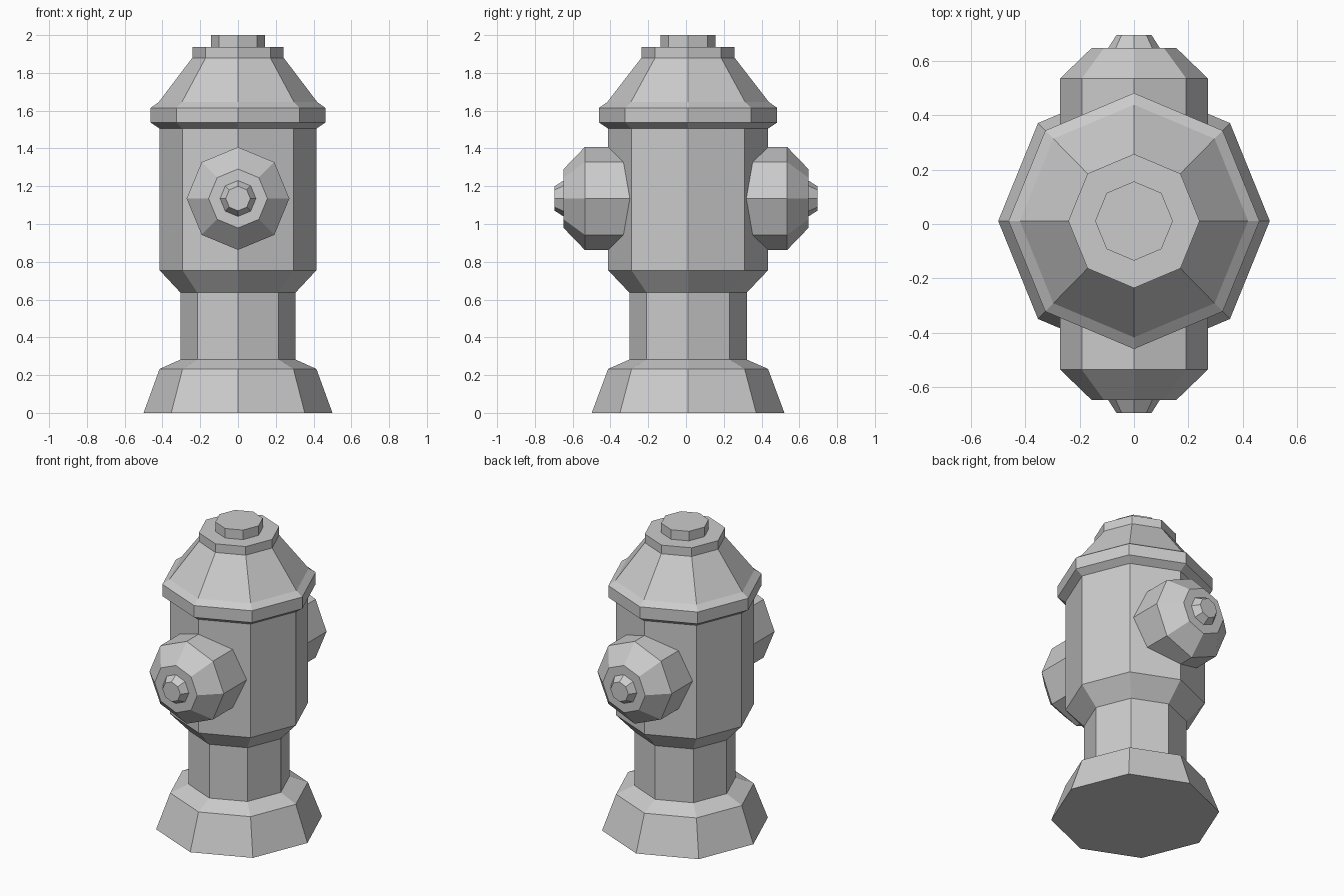
import bpy, bmesh, math
from mathutils import Matrix

if "Cube" in bpy.data.objects:
    bpy.data.objects.remove(bpy.data.objects["Cube"])

SIDES = 8


def lathe(name, profile, matrix):
    """Eight-sided flat-faced solid from (radius, height) rings, capped at both ends."""
    bm = bmesh.new()
    rings = []
    for r, h in profile:
        rings.append([bm.verts.new((r * math.cos(i * math.tau / SIDES),
                                    r * math.sin(i * math.tau / SIDES), h))
                      for i in range(SIDES)])
    for low, high in zip(rings, rings[1:]):
        for i in range(SIDES):
            j = (i + 1) % SIDES
            bm.faces.new((low[i], low[j], high[j], high[i]))
    bm.faces.new(rings[0][::-1])
    bm.faces.new(rings[-1])
    bm.transform(matrix)
    bmesh.ops.recalc_face_normals(bm, faces=bm.faces)
    mesh = bpy.data.meshes.new(name)
    bm.to_mesh(mesh)
    bm.free()
    obj = bpy.data.objects.new(name, mesh)
    bpy.context.collection.objects.link(obj)
    return obj


# Upright parts: slightly deeper than wide, set a touch toward the back
upright = Matrix.Translation((0, 0.011, 0)) @ Matrix.Diagonal((1, 1.02, 1, 1))

# Foot, neck and barrel in one continuous profile
lathe("barrel", [(0.50, 0), (0.415, 0.233), (0.305, 0.282), (0.305, 0.637),
                 (0.415, 0.755), (0.415, 1.505)], upright)

# Flanged bonnet with its collar and the operating nut on top
lathe("bonnet", [(0.415, 1.505), (0.462, 1.537), (0.462, 1.615), (0.42, 1.645),
                 (0.242, 1.88), (0.242, 1.937), (0.143, 1.937), (0.143, 2.0)], upright)

# Hose outlets: the front one faces -y, the back one +y
outlet = [(0.272, 0.25), (0.272, 0.536), (0.156, 0.648), (0.095, 0.648), (0.065, 0.695)]
for name, angle in (("front_outlet", 90), ("back_outlet", -90)):
    lathe(name, outlet, Matrix.Translation((0, 0, 1.135))
          @ Matrix.Rotation(math.radians(angle), 4, 'X'))
